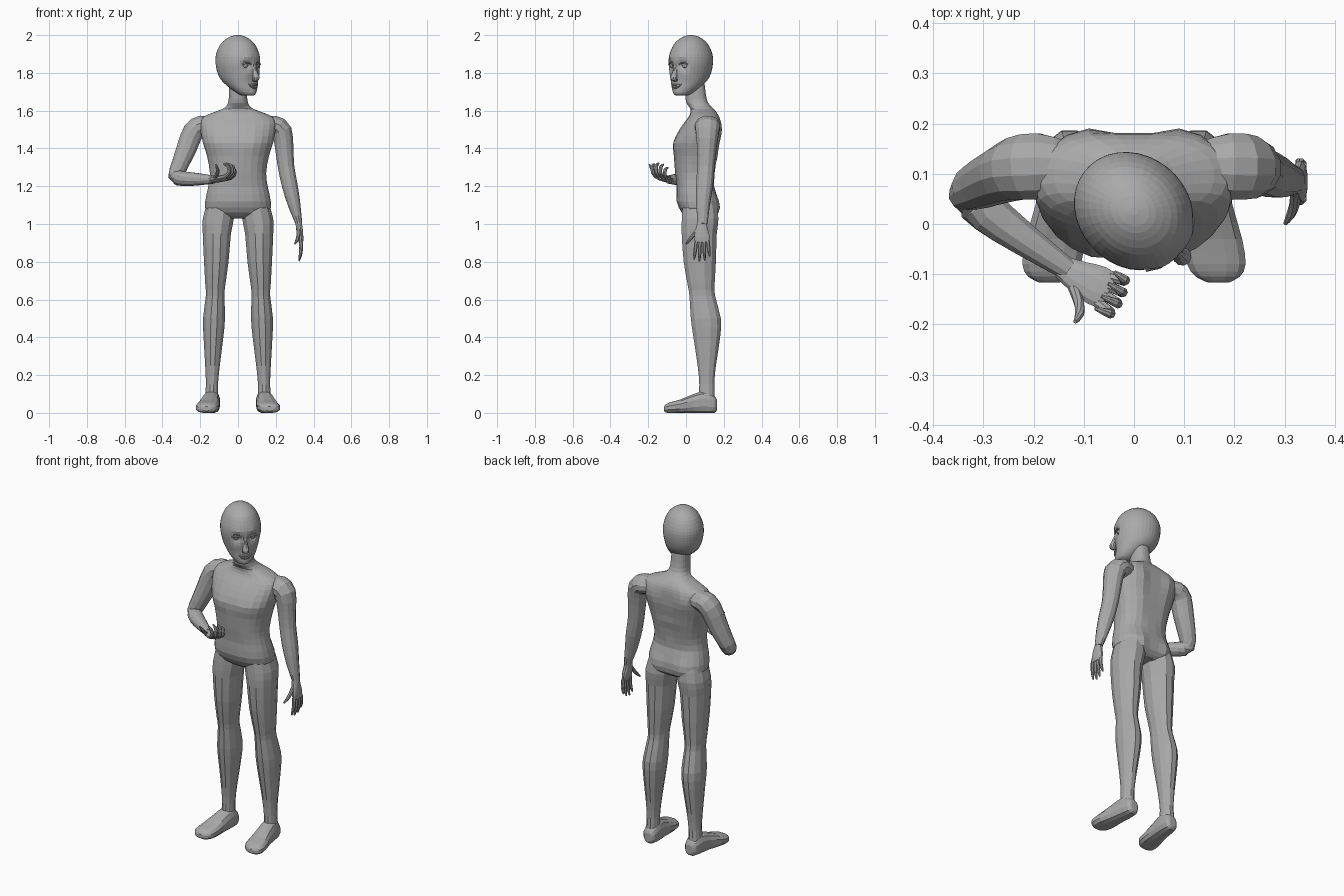
import bpy, bmesh, math
from mathutils import Vector, Matrix

if "Cube" in bpy.data.objects:
    bpy.data.objects.remove(bpy.data.objects["Cube"])

grey = bpy.data.materials.new("plain grey")
grey.use_nodes = True
grey.diffuse_color = (0.4, 0.4, 0.4, 1)
grey.node_tree.nodes["Principled BSDF"].inputs["Base Color"].default_value = grey.diffuse_color

X, Y, Z = Vector((1, 0, 0)), Vector((0, 1, 0)), Vector((0, 0, 1))


def refine(rows, steps):
    """Pass a smooth curve through the cross-section rows."""
    rows = [Vector(r) for r in rows]
    ext = [rows[0]] + rows + [rows[-1]]
    out = []
    for a, b, c, d in zip(ext, ext[1:], ext[2:], ext[3:]):
        for i in range(steps):
            t = i / steps
            out.append(b + (c - a) * (t / 2) + (a * 2 - b * 5 + c * 4 - d) * (t * t / 2)
                       + (b * 3 - a - c * 3 + d) * (t ** 3 / 2))
    return out + [rows[-1]]


def loft(name, rows, ref=X, axis=None, sides=12, steps=2, power=2.0, bumps=(), matrix=None):
    """Skin oval rings (x, y, z, radius along ref, other radius)."""
    rows = refine(rows, steps)
    pts = [Vector(r[:3]) for r in rows]
    bm = bmesh.new()
    rings = []
    for i, (p, r) in enumerate(zip(pts, rows)):
        t = axis or (pts[min(i + 1, len(pts) - 1)] - pts[max(i - 1, 0)]).normalized()
        u = (ref - t * ref.dot(t)).normalized()
        v = t.cross(u)
        ring = []
        for k in range(sides):
            a = math.tau * (k + 0.5) / sides
            c, s = math.cos(a), math.sin(a)
            c = math.copysign(abs(c) ** (2 / power), c)
            s = math.copysign(abs(s) ** (2 / power), s)
            ring.append(bm.verts.new(p + u * c * max(r[3], 0.002) + v * s * max(r[4], 0.002)))
        rings.append(ring)
    for a, b in zip(rings, rings[1:]):
        for k in range(sides):
            j = (k + 1) % sides
            bm.faces.new((a[k], a[j], b[j], b[k]))
    bm.faces.new(rings[0])
    bm.faces.new(rings[-1])
    # soft local pushes: centre, radius, offset
    for centre, radius, push in bumps:
        for vert in bm.verts:
            fall = math.exp(-((vert.co - Vector(centre)).length / radius) ** 2)
            vert.co += Vector(push) * fall
    if matrix:
        bm.transform(matrix)
    for vert in bm.verts:
        vert.co.z = max(vert.co.z, 0)
    bmesh.ops.recalc_face_normals(bm, faces=bm.faces)
    mesh = bpy.data.meshes.new(name)
    bm.to_mesh(mesh)
    bm.free()
    mesh.materials.append(grey)
    obj = bpy.data.objects.new(name, mesh)
    bpy.context.collection.objects.link(obj)
    return obj


def both(centre, radius, push):
    x, y, z = centre
    return [((s * x, y, z), radius, push) for s in (-1, 1)]


# Torso and neck
body_bumps = (both((.11, .18, 1.5), .07, (0, .014, 0)) + both((.08, .17, 1.08), .06, (0, .014, 0))
              + both((.09, -.06, 1.43), .05, (0, -.008, 0))
              + [((0, .18, z), .05, (0, -.014, 0)) for z in (1.1, 1.3, 1.4, 1.5)])
loft("torso", [
    (0, .075, 1.03, .09, .06), (0, .072, 1.06, .165, .095), (0, .062, 1.12, .175, .112),
    (0, .05, 1.2, .158, .1), (0, .05, 1.27, .15, .108), (0, .055, 1.36, .165, .12),
    (0, .058, 1.43, .187, .124), (0, .075, 1.5, .2, .11), (0, .09, 1.55, .2, .09),
    (0, .095, 1.58, .16, .075), (0, .085, 1.61, .08, .062), (0, .06, 1.64, .054, .058),
    (0, .05, 1.69, .048, .055), (0, .045, 1.78, .045, .05)],
    axis=Z, sides=24, power=2.4, bumps=body_bumps)

# Legs and feet
for side, tag in ((1, "left"), (-1, "right")):
    leg = [(.09, .07, 1.13, .07, .09), (.104, .075, 1.03, .085, .1), (.112, .07, .95, .077, .096),
           (.115, .073, .8, .067, .088), (.12, .08, .68, .055, .074), (.121, .086, .62, .051, .07),
           (.127, .105, .5, .06, .082), (.13, .11, .4, .054, .073), (.135, .11, .25, .04, .05),
           (.138, .11, .15, .033, .041), (.14, .11, .07, .036, .045)]
    foot = [(.135, .165, .04, .02, .025), (.137, .15, .045, .038, .047), (.14, .1, .055, .046, .062),
            (.147, .04, .048, .05, .053), (.157, -.03, .034, .06, .038), (.164, -.08, .028, .06, .03),
            (.167, -.105, .024, .045, .023), (.168, -.117, .022, .02, .012)]
    for part, rows, axis in (("leg", leg, Z), ("foot", foot, -Y)):
        loft(f"{tag}_{part}", [(side * r[0], *r[1:]) for r in rows], axis=axis,
             power=2.5 if part == "foot" else 2.1)

# Arms
loft("left_arm", [
    (.13, .115, 1.52, .05, .045), (.19, .115, 1.52, .068, .056), (.232, .113, 1.49, .064, .056),
    (.245, .11, 1.4, .053, .05), (.255, .105, 1.3, .047, .045), (.275, .098, 1.2, .046, .043),
    (.298, .09, 1.1, .037, .034), (.323, .088, 1.0, .027, .018)], ref=Y)
loft("right_arm", [
    (-.13, .115, 1.52, .05, .045), (-.19, .115, 1.52, .068, .056), (-.236, .11, 1.49, .064, .058),
    (-.272, .095, 1.4, .056, .055), (-.305, .08, 1.32, .05, .047), (-.328, .06, 1.255, .04, .042),
    (-.29, .022, 1.24, .042, .04), (-.22, -.03, 1.237, .034, .034),
    (-.13, -.092, 1.235, .022, .022)], ref=Y)


def hand(tag, wrist, along, thumb_side, palm_dir, curl, thumb_curl):
    """Local axes: x to the fingertips, y to the thumb, z out of the palm."""
    m = Matrix((along.normalized(), thumb_side.normalized(), palm_dir.normalized())).transposed().to_4x4()
    m.translation = wrist
    loft(f"{tag}_palm", [(-.01, 0, 0, .024, .017), (.03, .002, 0, .034, .018),
                         (.07, 0, 0, .042, .016), (.098, 0, 0, .038, .012)],
         ref=Y, power=2.4, matrix=m)

    def digit(name, start, angle, spread, length, bend):
        p, rows = Vector(start), []
        for i in range(4):
            r = .0115 - .0012 * i
            rows.append((*p, r, r))
            step = Vector((math.cos(angle), spread, math.sin(angle)))
            p = p + step * length * (1 - .12 * i)
            angle += bend
        rows[-1] = (*rows[-1][:3], .004, .004)
        loft(f"{tag}_{name}", rows, ref=Y, sides=8, matrix=m)

    for i, name in enumerate(("index", "middle", "ring", "little")):
        digit(name, (.088, .03 - .02 * i, 0), curl / 2, .12 - .08 * i,
              (.038, .042, .04, .032)[i], curl)
    digit("thumb", (.03, .025, .004), thumb_curl, .75, .03, thumb_curl)


hand("left_hand", Vector((.322, .085, 1.0)), Vector((.12, 0, -1)), -Y,
     Vector((-1, 0, -.12)), .15, .2)
hand("right_hand", Vector((-.135, -.09, 1.235)), Vector((.85, -.45, .12)),
     Vector((-.45, -.85, .1)), Vector((-.1, .05, 1)), 1.05, .5)

# Head, turned towards the left
turn = Matrix.Translation((0, .025, 0)) @ Matrix.Rotation(math.radians(47), 4, "Z")
face_bumps = (both((.044, -.116, 1.842), .024, (0, .022, 0)) + both((.045, -.12, 1.878), .02, (0, -.006, 0))
              + both((.06, -.1, 1.78), .03, (0, -.005, 0)) + [((0, -.115, 1.69), .025, (0, -.007, 0))])
loft("head", [
    (0, 0, 2.0, .008, .008), (0, .002, 1.99, .042, .048), (0, .002, 1.955, .081, .095),
    (0, .002, 1.9, .105, .122), (0, 0, 1.85, .11, .126), (0, -.002, 1.8, .102, .117),
    (0, -.012, 1.76, .09, .102), (0, -.04, 1.72, .07, .076), (0, -.064, 1.69, .046, .047),
    (0, -.07, 1.68, .025, .03)],
    axis=Z, sides=36, steps=3, bumps=face_bumps, matrix=turn)

# Nose, lips and eyes
loft("nose", [(0, -.112, 1.85, .01, .008), (0, -.122, 1.81, .012, .014), (0, -.132, 1.778, .018, .018),
              (0, -.128, 1.763, .018, .016), (0, -.118, 1.755, .01, .008)],
     axis=-Z, sides=10, matrix=turn)
for name, drop, thick in (("upper_lip", 0, .006), ("lower_lip", .013, .007)):
    loft(name, [(x, -.118 + 6 * x * x, 1.735 - drop + 4 * x * x + drop * abs(x) * 30, r, r)
                for x, r in ((-.036, .002), (-.02, thick), (0, thick), (.02, thick), (.036, .002))],
         ref=Z, sides=8, matrix=turn)
for s, tag in ((1, "left"), (-1, "right")):
    r = .021
    loft(f"{tag}_eye", [(s * .044, -.086, 1.842 + r * math.cos(a), r * math.sin(a), r * math.sin(a))
                        for a in (.1, .5, 1, 1.57, 2.14, 2.64, 3.04)],
         axis=Z, sides=14, steps=1, matrix=turn)
    # eyelid ridge
    loft(f"{tag}_eyelid", [(s * (.044 + d), -.112 + abs(d) * .3 + d * .35, 1.852 - 12 * d * d, .004, .005)
                           for d in (-.024, -.012, 0, .012, .024)],
         ref=Z, sides=6, matrix=turn)
